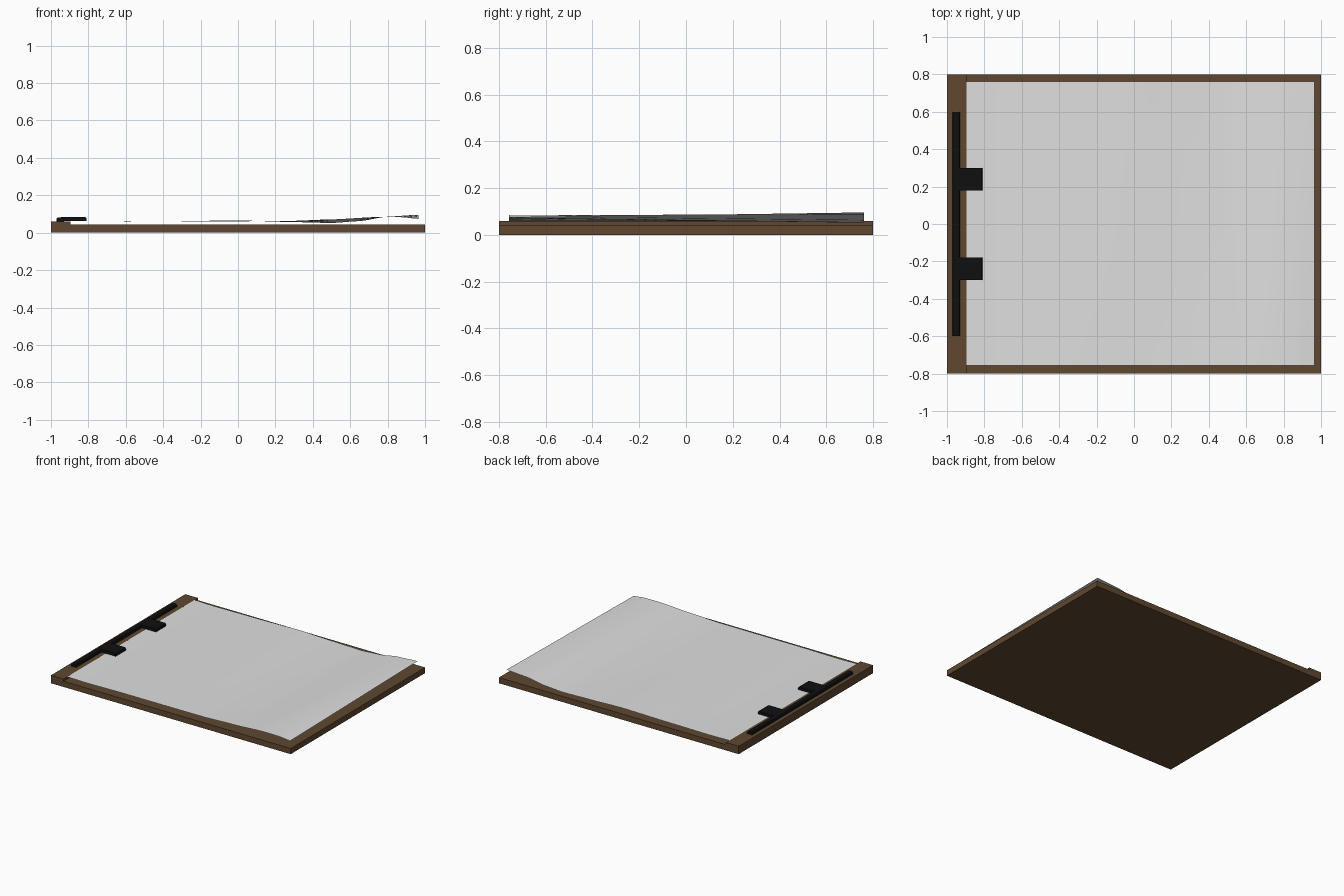
import bpy, bmesh, math

if "Cube" in bpy.data.objects:
    bpy.data.objects.remove(bpy.data.objects["Cube"])


def material(name, rgb):
    m = bpy.data.materials.new(name)
    m.diffuse_color = (*rgb, 1)
    m.use_nodes = True
    m.node_tree.nodes["Principled BSDF"].inputs["Base Color"].default_value = m.diffuse_color
    return m


WOOD = material("dark wood", (0.115, 0.064, 0.030))
BLACK = material("black metal", (0.005, 0.005, 0.005))
PAPER = material("paper white", (0.74, 0.74, 0.74))


def finish(name, bm, mat):
    bmesh.ops.recalc_face_normals(bm, faces=bm.faces)
    me = bpy.data.meshes.new(name)
    bm.to_mesh(me)
    bm.free()
    me.materials.append(mat)
    ob = bpy.data.objects.new(name, me)
    bpy.context.collection.objects.link(ob)
    return ob


def extrude_profile(name, pts, y0, y1, mat):
    """Extrude an x-z outline along y."""
    bm = bmesh.new()
    f = bm.faces.new([bm.verts.new((x, y0, z)) for x, z in pts])
    r = bmesh.ops.extrude_face_region(bm, geom=[f])
    verts = [v for v in r["geom"] if isinstance(v, bmesh.types.BMVert)]
    bmesh.ops.translate(bm, verts=verts, vec=(0, y1 - y0, 0))
    return finish(name, bm, mat)


# Board with the raised binding strip on the left
def rect(x0, x1, z0, z1):
    return [(x0, z0), (x1, z0), (x1, z1), (x0, z1)]


extrude_profile("board", rect(-1, 1, 0, 0.043), -0.8, 0.8, WOOD)
extrude_profile("binding_strip", rect(-1, -0.895, 0.043, 0.06), -0.8, 0.8, WOOD)


# Clip bar and its two tabs, with softened edges
def soft(x0, x1, z0, z1, b):
    return [(x0, z0), (x1, z0), (x1, z1 - b), (x1 - b * 0.3, z1 - b * 0.3),
            (x1 - b, z1), (x0 + b, z1), (x0 + b * 0.3, z1 - b * 0.3), (x0, z1 - b)]


extrude_profile("clip_bar", soft(-0.971, -0.931, 0.06, 0.082, 0.01), -0.6, 0.6, BLACK)
for side, yc in (("front", -0.24), ("back", 0.24)):
    extrude_profile(side + "_clip_tab", soft(-0.95, -0.81, 0.062, 0.084, 0.008),
                    yc - 0.06, yc + 0.06, BLACK)


# Paper sheet: height runs along x, with a different wave on each long edge
FRONT = [(-0.9, 0.06), (-0.75, 0.057), (-0.4, 0.061), (0, 0.061), (0.25, 0.062),
         (0.5, 0.071), (0.75, 0.084), (0.87, 0.083), (0.965, 0.074)]
BACK = [(-0.9, 0.06), (-0.75, 0.057), (-0.4, 0.06), (0, 0.066), (0.25, 0.058),
        (0.5, 0.052), (0.65, 0.062), (0.8, 0.086), (0.965, 0.096)]


def height(keys, x):
    for (xa, za), (xb, zb) in zip(keys, keys[1:]):
        if x <= xb + 1e-6:
            t = (x - xa) / (xb - xa)
            return za + (zb - za) * t * t * (3 - 2 * t) * 0.5 + (zb - za) * t * 0.5
    return keys[-1][1]


bm = bmesh.new()
NX, NY = 60, 24
grid = []
for i in range(NX + 1):
    x = -0.9 + 1.865 * i / NX
    zf, zb = height(FRONT, x), height(BACK, x)
    grid.append([bm.verts.new((x, -0.757 + 1.518 * j / NY, zf + (zb - zf) * j / NY))
                 for j in range(NY + 1)])
for a, b in zip(grid, grid[1:]):
    for j in range(NY):
        bm.faces.new((a[j], b[j], b[j + 1], a[j + 1])).smooth = True
paper = finish("paper_sheet", bm, PAPER)
# keep the open sheet facing up
if paper.data.polygons[0].normal.z < 0:
    paper.data.flip_normals()
